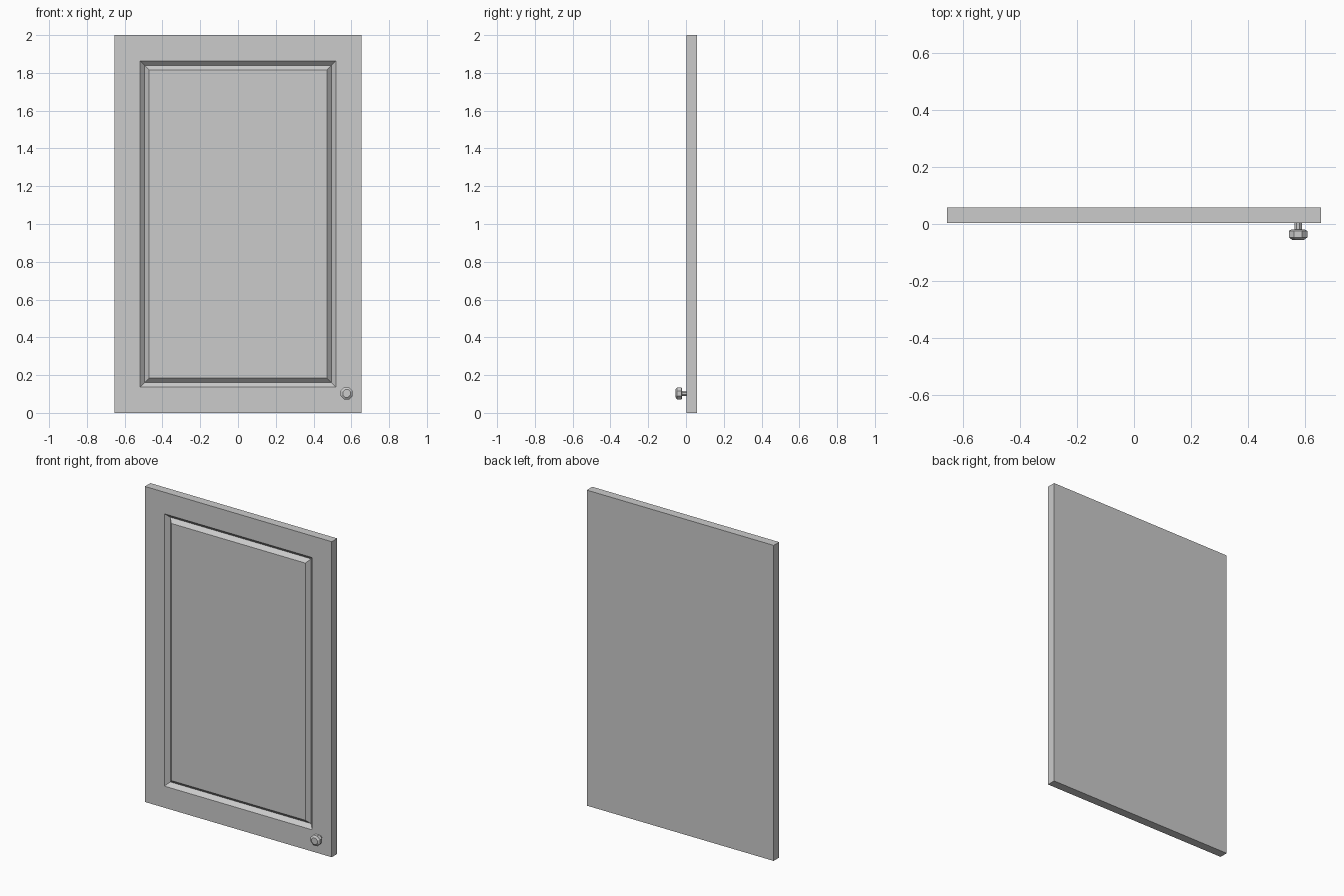
import bpy, bmesh, math
from mathutils import Matrix, Vector

cube = bpy.data.objects.get("Cube")
if cube:
    bpy.data.objects.remove(cube, do_unlink=True)

grey = bpy.data.materials.new("light_grey")
grey.use_nodes = True
grey.diffuse_color = (0.6, 0.6, 0.6, 1)
grey.node_tree.nodes["Principled BSDF"].inputs["Base Color"].default_value = (0.6, 0.6, 0.6, 1)


def finish(bm, name):
    bmesh.ops.recalc_face_normals(bm, faces=bm.faces)
    mesh = bpy.data.meshes.new(name)
    bm.to_mesh(mesh)
    bm.free()
    mesh.materials.append(grey)
    obj = bpy.data.objects.new(name, mesh)
    bpy.context.collection.objects.link(obj)
    return obj


# Door slab with a V groove framing the centre panel
FRONT, BACK, HALF_W, HEIGHT = 0.003, 0.058, 0.655, 2.0
bm = bmesh.new()
bmesh.ops.create_cube(bm, size=1, matrix=Matrix.Translation((0, (FRONT + BACK) / 2, HEIGHT / 2))
                      @ Matrix.Diagonal((2 * HALF_W, BACK - FRONT, HEIGHT, 1)))
face = min(bm.faces, key=lambda f: f.calc_center_median().y)
for width, depth in ((0.137, 0), (0.024, -0.024), (0.024, 0.024)):
    bmesh.ops.inset_region(bm, faces=[face], thickness=width, depth=0, use_even_offset=True)
    for v in face.verts:
        v.co.y -= depth
finish(bm, "door_panel")


# Turned knob: stem and head, lathed around the y axis
def lathe(name, profile, sides, centre):
    bm = bmesh.new()
    rings = []
    for radius, y in profile:
        angles = [(i + 0.5) * math.tau / sides for i in range(sides)]
        rings.append([bm.verts.new(centre + Vector((radius * math.cos(a), y, radius * math.sin(a))))
                      for a in angles])
    for a, b in zip(rings, rings[1:]):
        for i in range(sides):
            j = (i + 1) % sides
            bm.faces.new((a[i], a[j], b[j], b[i]))
    bm.faces.new(rings[0])
    bm.faces.new(rings[-1])
    return finish(bm, name)


knob_at = Vector((0.575, 0, 0.103))
lathe("knob_stem", [(0.014, FRONT), (0.014, -0.022)], 8, knob_at)
lathe("knob_head", [(0.026, -0.02), (0.035, -0.024), (0.035, -0.047), (0.022, -0.056)], 8, knob_at)
